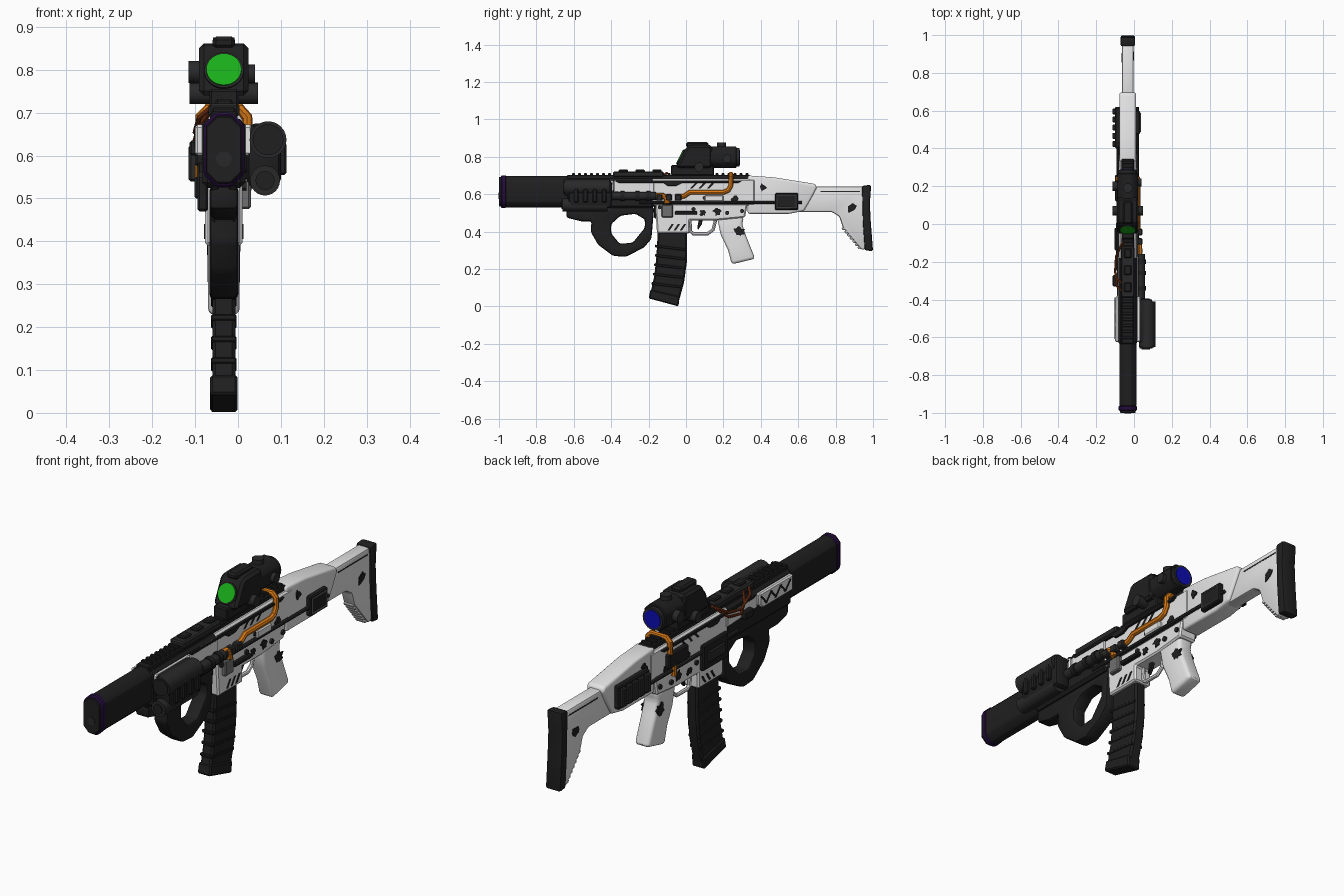
import bpy, bmesh, math, random
from mathutils import Matrix, Vector

if "Cube" in bpy.data.objects:
    bpy.data.objects.remove(bpy.data.objects["Cube"])

random.seed(4)
C = -0.033  # centre plane of the body


def material(name, r, g, b):
    m = bpy.data.materials.new(name)
    m.diffuse_color = (r, g, b, 1)
    m.use_nodes = True
    m.node_tree.nodes["Principled BSDF"].inputs["Base Color"].default_value = m.diffuse_color
    return m


WHITE = material("off white", .78, .78, .78)
BLACK = material("matte black", .014, .014, .014)
DARK = material("dark grey", .022, .022, .023)
STEEL = material("steel grey", .16, .16, .16)
ORANGE = material("orange", .68, .19, .008)
RUST = material("rust red", .22, .04, .01)
GREEN = material("lens green", .01, .42, .01)
BLUE = material("lens blue", .004, .004, .45)
PURPLE = material("deep purple", .018, .004, .045)


def add(name, mesh, mat):
    mesh.materials.clear()
    mesh.materials.append(mat)
    o = bpy.data.objects.new(name, mesh)
    bpy.context.collection.objects.link(o)
    return o


def finish(name, bm, mat):
    bmesh.ops.recalc_face_normals(bm, faces=bm.faces)
    me = bpy.data.meshes.new(name)
    bm.to_mesh(me)
    bm.free()
    return add(name, me, mat)


def prof(name, pts, lo, hi, mat, axis='X', bev=.006, seg=1, holes=()):
    """Extrude an outline from lo to hi; X takes (y, z) points, Y takes (x, z)."""
    bm = bmesh.new()
    edges = []
    for loop in (pts, *holes):
        vs = [bm.verts.new((lo, a, b) if axis == 'X' else (a, lo, b)) for a, b in loop]
        edges += [bm.edges.new((vs[i - 1], vs[i])) for i in range(len(vs))]
    if holes:
        bmesh.ops.triangle_fill(bm, edges=edges, use_beauty=True)
    else:
        bm.faces.new(vs)
    ext = bmesh.ops.extrude_face_region(bm, geom=bm.faces[:])
    d = Vector((hi - lo, 0, 0) if axis == 'X' else (0, hi - lo, 0))
    bmesh.ops.translate(bm, vec=d, verts=[v for v in ext['geom'] if isinstance(v, bmesh.types.BMVert)])
    bmesh.ops.recalc_face_normals(bm, faces=bm.faces)
    if bev:
        sharp = [e for e in bm.edges if e.is_manifold and e.calc_face_angle() > .4]
        bmesh.ops.bevel(bm, geom=sharp, offset=bev, segments=seg, profile=.5,
                        affect='EDGES', clamp_overlap=True)
    return finish(name, bm, mat)


def box(name, x0, x1, y0, y1, z0, z1, mat, bev=.005, seg=1):
    return prof(name, [(y0, z0), (y1, z0), (y1, z1), (y0, z1)], x0, x1, mat, 'X', bev, seg)


def cyl(name, p, r, length, axis, mat, n=24, r2=None, tilt=0):
    bm = bmesh.new()
    rot = {'X': Matrix.Rotation(math.pi / 2, 4, 'Y'), 'Y': Matrix.Rotation(math.pi / 2, 4, 'X'),
           'T': Matrix.Rotation(tilt, 4, 'X'), 'Z': Matrix()}[axis]
    bmesh.ops.create_cone(bm, cap_ends=True, segments=n, radius1=r, radius2=r if r2 is None else r2,
                          depth=length, matrix=Matrix.Translation(p) @ rot)
    return finish(name, bm, mat)


def tube(name, pts, r, mat):
    cu = bpy.data.curves.new(name, 'CURVE')
    cu.dimensions, cu.bevel_depth, cu.bevel_resolution, cu.use_fill_caps = '3D', r, 2, True
    sp = cu.splines.new('POLY')
    sp.points.add(len(pts) - 1)
    for q, p in zip(sp.points, pts):
        q.co = (*p, 1)
    tmp = bpy.data.objects.new(name + "_curve", cu)
    bpy.context.collection.objects.link(tmp)
    bpy.context.view_layer.update()
    me = bpy.data.meshes.new_from_object(tmp.evaluated_get(bpy.context.evaluated_depsgraph_get()))
    bpy.data.objects.remove(tmp)
    return add(name, me, mat)


def mid(name, pts, w, mat, **k):
    return prof(name, pts, C - w, C + w, mat, **k)


def midbox(name, w, y0, y1, z0, z1, mat, **k):
    return box(name, C - w, C + w, y0, y1, z0, z1, mat, **k)


def octagon(w, z0, z1, c):
    return [(C - w, z0 + c), (C - w + c, z0), (C + w - c, z0), (C + w, z0 + c),
            (C + w, z1 - c), (C + w - c, z1), (C - w + c, z1), (C - w, z1 - c)]


# Suppressor
prof("suppressor", octagon(.045, .53, .697, .028), -.965, -.6, BLACK, 'Y', .003)
prof("suppressor_trim", octagon(.048, .526, .701, .03), -.99, -.96, PURPLE, 'Y', .006)
prof("suppressor_face", octagon(.042, .535, .692, .026), -1, -.985, BLACK, 'Y', .003)
cyl("muzzle_ring", (C, -.999, .592), .018, .006, 'Y', DARK)
cyl("barrel", (C, -.4, .592), .02, .6, 'Y', STEEL)

# Handguard, receivers and rail
midbox("handguard", .05, -.64, -.17, .525, .685, BLACK, bev=.012)
midbox("upper_receiver", .047, -.19, .37, .54, .682, WHITE, bev=.008)
midbox("receiver_band", .049, -.19, .34, .545, .565, DARK, bev=.003)
mid("lower_receiver", [(-.165, .55), (.33, .55), (.315, .475), (.16, .46), (.02, .46), (.02, .39),
                       (-.155, .39)], .044, WHITE, bev=.007)
midbox("top_rail", .032, -.635, .345, .67, .703, BLACK, bev=.004)
for i in range(30):
    midbox(f"rail_tooth_{i}", .027, -.61 + i * .032, -.594 + i * .032, .70, .712, BLACK, bev=.003)
midbox("rail_module", .036, -.39, -.12, .69, .722, DARK, bev=.006)
for y in (-.36, -.27, -.18):
    midbox("rail_module_lug", .02, y, y + .05, .715, .732, BLACK)

# Mirrored side panels with cut stripes
for s, side in ((-1, "left"), (1, "right")):
    def plate(name, pts, a, b, mat, **k):
        return prof(f"{name}_{side}", pts, min(C + s * a, C + s * b), max(C + s * a, C + s * b), mat, **k)
    plate("front_panel", [(-.625, .60), (-.41, .60), (-.385, .62), (-.385, .672), (-.625, .672)], .045, .067, WHITE)
    plate("middle_panel", [(-.385, .61), (-.17, .60), (-.17, .672), (-.385, .672)], .045, .056, WHITE, bev=.004)
    for i in range(6):
        y, d = -.59 + i * .034, .02 if i % 2 else -.02
        plate(f"zigzag_{i}", [(y - d, .615), (y + .012 - d, .615), (y + .012 + d, .658), (y + d, .658)],
              .066, .069, BLACK, bev=0)
    for i in range(3):
        y = .02 + i * .045
        plate(f"receiver_stripe_{i}", [(y, .63), (y + .014, .63), (y + .05, .668), (y + .036, .668)], .046, .049, BLACK, bev=0)
        y = -.1 + i * .033
        plate(f"magwell_stripe_{i}", [(y, .405), (y + .012, .405), (y + .035, .44), (y + .023, .44)], .043, .046, BLACK, bev=0)
    plate("panel_trim", [(-.38, .672), (.3, .672), (.28, .66), (-.02, .66), (-.05, .645), (-.1, .645), (-.12, .66),
                         (-.36, .66)], .045, .058, BLACK, bev=.002)
    # Ragged dark patches
    for i, (y, z, r, w) in enumerate(((.885, .525, .028, .03), (.41, .635, .022, .046), (.285, .40, .03, .036),
                                      (.165, .51, .024, .045), (.26, .575, .02, .048), (.09, .5, .018, .045))):
        pts = []
        for k in range(14):
            a, q = k * math.tau / 14, r * random.uniform(.55, 1.15)
            pts.append((y + q * math.cos(a), z + q * math.sin(a)))
        plate(f"patch_{i}", pts, w - .004, w + .003, BLACK, bev=0)
    for y, z in ((-.14, .53), (.04, .52), (.22, .50), (.3, .51), (.1, .58)):
        cyl(f"pin_{side}", (C + s * .046, y, z), .011, .014, 'X', DARK, 12)
    tube(f"gas_rod_{side}", [(C + s * .051, -.25, .555), (C + s * .051, .62, .555)], .008, DARK)
    # Foregrip mount fins
    for i in range(3):
        plate(f"fin_{i}", [(-.645 + i * .04, .53), (-.6 + i * .04, .53), (-.6 + i * .04, .465 + i * .005)],
              .012, .03, BLACK, bev=.002)

# Looped foregrip
mid("foregrip", [(-.64, .53), (-.17, .53), (-.185, .36), (-.225, .315), (-.32, .265), (-.39, .27),
                 (-.47, .33), (-.51, .40), (-.505, .455), (-.56, .455), (-.64, .475)], .034, BLACK, bev=.012, seg=2,
    holes=[[(-.40, .44), (-.35, .485), (-.27, .495), (-.22, .465), (-.22, .42), (-.285, .34), (-.355, .335), (-.40, .39)]])

# Magazine
mid("magazine", [(-.15, .42), (.005, .42), (.005, .24), (-.01, .13), (-.04, .02), (-.195, .05), (-.17, .16),
                 (-.158, .27)], .027, BLACK, bev=.008)
mid("magazine_base", [(-.035, .055), (-.04, .0), (-.2, .043), (-.19, .09)], .032, BLACK, bev=.006)
for i in range(5):
    y, z = -.165 - .0012 * i * i, .33 - i * .05
    mid(f"magazine_rib_{i}", [(y, z), (y + .165, z - .02), (y + .165, z - .034), (y, z - .014)], .0295, BLACK, bev=.003)

# Trigger, guard and pistol grip
tube("trigger_guard", [(C, .02, .47), (C, .025, .40), (C, .04, .388), (C, .115, .388), (C, .145, .41), (C, .16, .47)],
     .009, WHITE)
mid("trigger", [(.07, .47), (.09, .47), (.085, .44), (.065, .41), (.06, .42)], .008, BLACK, bev=.002)
mid("pistol_grip", [(.165, .48), (.31, .48), (.30, .44), (.32, .38), (.37, .255), (.245, .225), (.225, .30), (.185, .385)],
    .037, WHITE, bev=.016, seg=3)

# Stock
mid("stock_body", [(.33, .70), (.47, .69), (.69, .655), (.70, .635), (.665, .57), (.63, .51), (.55, .495), (.33, .495)],
    .044, WHITE, bev=.016, seg=3)
mid("stock_arm", [(.6, .64), (.96, .64), (.965, .31), (.94, .30), (.84, .42), (.82, .48), (.78, .505), (.6, .505)],
    .03, WHITE, bev=.01, seg=2)
midbox("stock_arm_slot", .031, .72, .93, .612, .618, DARK, bev=0)
mid("butt_pad", [(.94, .645), (.99, .65), (.983, .55), (.988, .45), (1, .295), (.955, .30), (.945, .45)], .038, BLACK,
    bev=.01, seg=2)
for i in range(7):
    y, z = .843 + i * .014, .42 - i * .017
    mid(f"stock_serration_{i}", [(y - .012, z), (y + .02, z + .005), (y + .02, z - .012), (y - .006, z - .012)], .024, WHITE, bev=.002)

# Stock boxes
box("stock_plate_right", .005, .032, .475, .60, .515, .605, BLACK)
tube("plate_frame_right", [(.032, .487, .527), (.032, .588, .527), (.032, .588, .593), (.032, .487, .593), (.032, .487, .527)], .004, STEEL)
box("stock_pack_left", -.1, -.07, .40, .62, .53, .635, BLACK)
for i in range(5):
    box(f"stock_pack_rib_{i}", -.115, -.095, .408 + i * .043, .44 + i * .043, .54, .625, DARK)

# Receiver hardware
box("bolt_cover_left", -.095, -.07, -.17, .01, .47, .585, BLACK)
box("bolt_cover_rib_left", -.102, -.09, -.14, -.02, .50, .55, DARK)
box("selector_box_right", .005, .03, -.13, -.07, .475, .545, STEEL)
box("selector_bar_right", .005, .03, -.06, .06, .49, .51, BLACK)
for i in range(3):
    box(f"side_module_right_{i}", .01, .044, -.16 + i * .05, -.125 + i * .05, .565, .60, DARK)
box("rear_latch_right", .005, .03, .1, .2, .56, .595, WHITE)
box("rear_latch_left", -.1, -.075, .12, .26, .575, .64, BLACK)
box("charging_handle_left", -.113, -.07, -.33, -.27, .60, .635, BLACK)

# Light and laser unit
box("light_unit", .02, .1, -.63, -.395, .525, .675, BLACK, bev=.02, seg=2)
box("light_mount", 0, .04, -.6, -.43, .56, .66, DARK)
cyl("upper_lamp", (.07, -.53, .637), .043, .24, 'Y', DARK)
cyl("upper_lamp_glass", (.07, -.652, .637), .036, .006, 'Y', BLACK)
cyl("lower_lamp", (.063, -.54, .542), .035, .24, 'Y', DARK)
cyl("lower_lamp_glass", (.063, -.662, .542), .022, .006, 'Y', BLACK)
for i in range(4):
    box(f"light_rib_{i}", .09, .113, -.6 + i * .05, -.575 + i * .05, .555, .63, BLACK)
cyl("side_tube", (.036, -.28, .59), .022, .24, 'Y', DARK)
for y in (-.34, -.26, -.2):
    cyl("side_tube_ring", (.036, y, .59), .027, .022, 'Y', BLACK)

# Orange hoses and rust wires
R, L = .021, -.087
tube("main_hose", [(R, -.04, .585), (R, -.01, .59), (R, .02, .61), (R, .2, .61), (R, .225, .62), (R, .24, .645),
                   (R, .24, .69), (.005, .24, .708), (-.07, .24, .708), (L, .24, .69), (L, .24, .64), (L, .21, .61),
                   (L, .21, .53)], .013, ORANGE)
tube("short_hose", [(.028, -.17, .59), (.028, -.125, .592), (.028, -.105, .58), (.028, -.1, .55)], .015, ORANGE)
tube("hose_stub", [(.04, -.38, .588), (.04, -.335, .588)], .016, ORANGE)
for i in range(2):
    tube(f"rust_wire_{i}", [(-.06, -.36 + i * .04, .715), (-.09, -.33 + i * .04, .69 - i * .02), (-.1, -.25, .655 - i * .02),
                            (-.095, -.17, .67 - i * .02), (-.06, -.1, .715)], .006, RUST)

# Optic sight
midbox("optic_base", .034, -.08, .15, .70, .755, BLACK)
mid("optic_hood", [(-.055, .74), (0, .85), (.02, .862), (.14, .862), (.14, .74)], .058, BLACK, bev=.018)
prof("optic_body", octagon(.055, .74, .855, .03), .12, .27, BLACK, 'Y', .004)
cyl("eyepiece", (C, .265, .797), .05, .04, 'Y', DARK)
cyl("rear_lens", (C, .286, .797), .04, .004, 'Y', BLUE, 32)
T = math.radians(63.4)
cyl("front_lens_rim", (C, -.026, .797), .046, .012, 'T', DARK, 32, tilt=T)
cyl("front_lens", (C, -.029, .7985), .041, .014, 'T', GREEN, 32, tilt=T)
midbox("optic_top_cover", .026, 0, .12, .85, .878, BLACK, bev=.008)
cyl("optic_turret", (C, .19, .86), .025, .03, 'Z', DARK)
cyl("clamp_bar", (C, .07, .745), .025, .16, 'X', DARK)
cyl("optic_knob_left", (-.098, .2, .795), .026, .034, 'X', DARK)
cyl("optic_knob_right", (.028, .22, .79), .022, .024, 'X', DARK)

# Smooth shading that keeps the edges sharp
for o in bpy.data.objects:
    o.select_set(True)
    bpy.context.view_layer.objects.active = o
bpy.ops.object.shade_smooth_by_angle(angle=math.radians(30))
